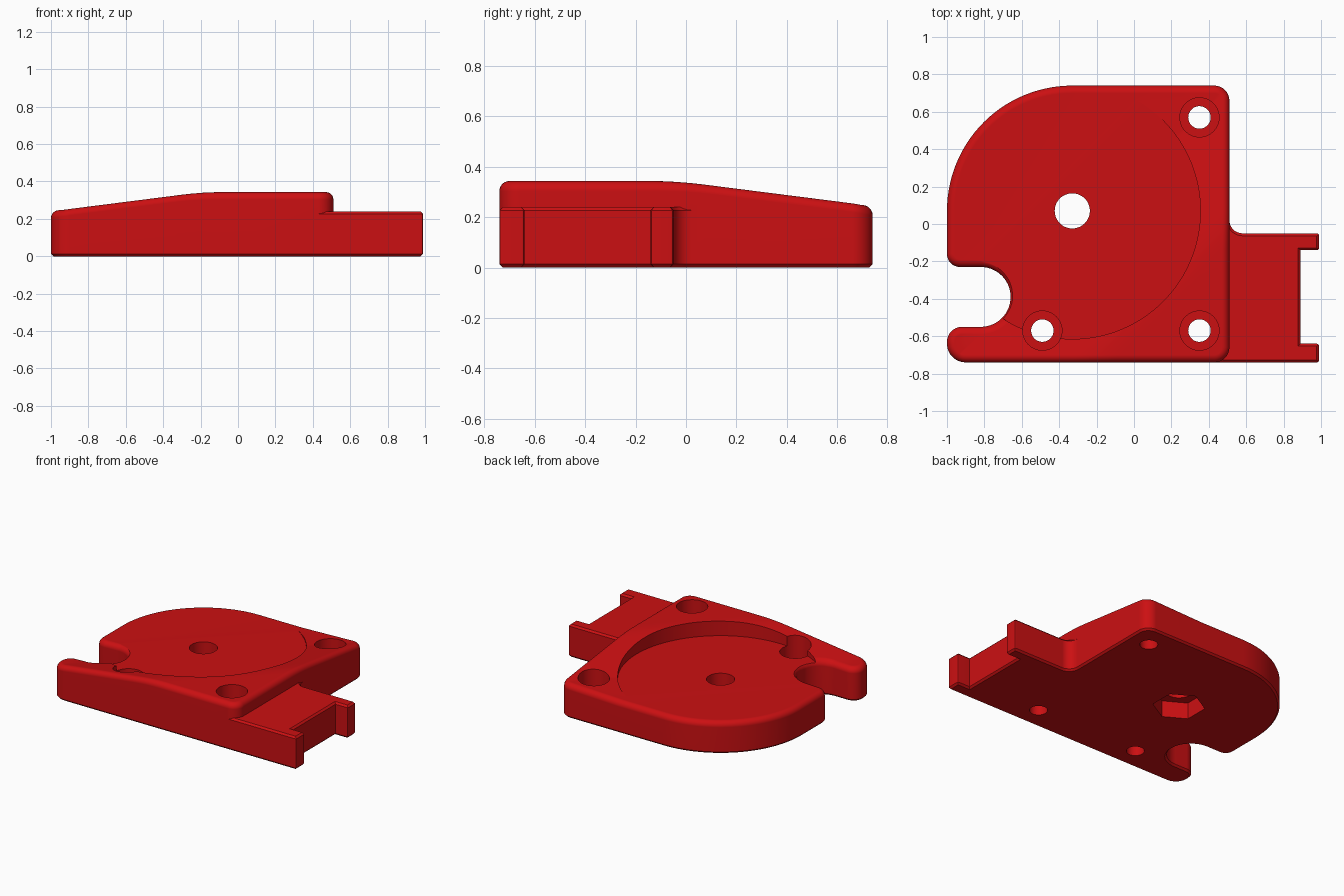
import bpy, bmesh, math
from mathutils import Vector

if "Cube" in bpy.data.objects:
    bpy.data.objects.remove(bpy.data.objects["Cube"])

H = 0.343          # full height of the body
FILLET = 0.04      # rounded top rim
CHAMFER = 0.013

red = bpy.data.materials.new("red_plastic")
red.diffuse_color = (0.6, 0.005, 0.006, 1)
red.use_nodes = True
red.node_tree.nodes["Principled BSDF"].inputs["Base Color"].default_value = red.diffuse_color


def rounded(corners):
    """Outline from (x, y, radius, segments) corners, counter-clockwise."""
    pts = []
    n = len(corners)
    for i, (x, y, r, seg) in enumerate(corners):
        p = Vector((x, y))
        if r == 0:
            pts.append(p)
            continue
        a = (Vector(corners[i - 1][:2]) - p).normalized()
        b = (Vector(corners[(i + 1) % n][:2]) - p).normalized()
        c = p + (a + b) * r                      # all corners are right angles
        for k in range(seg + 1):
            t = k / seg * math.pi / 2
            pts.append(c - b * r * math.cos(t) - a * r * math.sin(t))
    return pts


def inset(pts, d):
    out = []
    for i, p in enumerate(pts):
        u = (p - pts[i - 1]).normalized()
        v = (pts[(i + 1) % len(pts)] - p).normalized()
        n1, n2 = Vector((-u.y, u.x)), Vector((-v.y, v.x))
        out.append(p + (n1 + n2) * d / (1 + n1.dot(n2)))
    return out


def stack(pts, levels):
    """Closed solid from inset rings given as (inset, z)."""
    bm = bmesh.new()
    rings = [[bm.verts.new((p.x, p.y, z)) for p in inset(pts, d)] for d, z in levels]
    n = len(pts)
    for lo, hi in zip(rings, rings[1:]):
        for i in range(n):
            j = (i + 1) % n
            bm.faces.new((lo[i], lo[j], hi[j], hi[i]))
    bm.faces.new(rings[0][::-1])
    bm.faces.new(rings[-1])
    return bm


def finish(bm, name):
    bmesh.ops.recalc_face_normals(bm, faces=bm.faces)
    me = bpy.data.meshes.new(name)
    bm.to_mesh(me)
    bm.free()
    ob = bpy.data.objects.new(name, me)
    me.materials.append(red)
    bpy.context.collection.objects.link(ob)
    return ob


def cylinder(name, x, y, r, z0, z1, sides=48):
    bpy.ops.mesh.primitive_cylinder_add(vertices=sides, radius=r, depth=z1 - z0,
                                        location=(x, y, (z0 + z1) / 2))
    ob = bpy.context.object
    ob.name = name
    ob.data.materials.append(red)
    return ob


def combine(target, other, op):
    m = target.modifiers.new(op.lower(), 'BOOLEAN')
    m.operation, m.object, m.solver = op, other, 'EXACT'
    bpy.context.view_layer.objects.active = target
    bpy.ops.object.modifier_apply(modifier=m.name)
    bpy.data.objects.remove(other)


def top_height(s):
    """Top surface height along the diagonal s = y - x."""
    if s < -0.62:
        return H
    if s < -0.40:
        return H - 0.127 * (s + 0.62) ** 2 / 0.44
    if s < 0.23:
        return H - 0.014 - 0.127 * (s + 0.40)
    return max(0.233, 0.249 - (s - 0.23) * 0.034)


# Body: rounded plate with a side notch and a diagonal slope on top
outline = rounded([
    (-1, -0.74, 0.1, 8), (0.51, -0.74, 0.08, 8), (0.51, 0.74, 0.08, 8),
    (-1, 0.74, 0.67, 28), (-1, -0.23, 0.07, 8), (-0.66, -0.23, 0.159, 14),
    (-0.66, -0.55, 0.159, 14), (-1, -0.55, 0.08, 8)])
levels = [(CHAMFER, 0), (0, CHAMFER)]
for k in range(7):
    t = k / 6 * math.pi / 2
    levels.append((FILLET * (1 - math.cos(t)), H - FILLET * (1 - math.sin(t))))
bm = stack(outline, levels)
for s in (-0.62, -0.565, -0.51, -0.455, -0.40, 0.23, 0.70):
    bmesh.ops.bisect_plane(bm, geom=bm.verts[:] + bm.edges[:] + bm.faces[:], dist=1e-5,
                           plane_co=(0, s, 0), plane_no=Vector((-1, 1, 0)).normalized())
for v in bm.verts:
    if v.co.z > 0.1:
        v.co.z += top_height(v.co.y - v.co.x) - H
body = finish(bm, "body")

# Side bracket: lower plate ending in two prongs
prong = 0.012
bracket_outline = rounded([
    (0.40, -0.74, 0, 0), (0.99, -0.74, prong, 2), (0.99, -0.64, prong, 2),
    (0.89, -0.64, 0, 0), (0.89, -0.14, 0, 0), (0.99, -0.14, prong, 2),
    (0.99, -0.05, prong, 2), (0.51, -0.05, 0.07, 8), (0.51, 0.04, 0, 0),
    (0.40, 0.04, 0, 0)])
bracket = finish(stack(bracket_outline, [(CHAMFER, 0), (0, CHAMFER),
                                         (0, 0.24 - CHAMFER), (CHAMFER, 0.24)]), "bracket")

# Round pocket in the top, then the bracket
combine(body, cylinder("pocket", -0.33, 0.07, 0.685, 0.235, 0.6, 128), 'DIFFERENCE')
combine(body, bracket, 'UNION')

# Screw holes with counterbores
for x, y in ((0.35, 0.57), (0.35, -0.57), (-0.49, -0.57)):
    combine(body, cylinder("screw_hole", x, y, 0.06, -0.1, 0.6), 'DIFFERENCE')
    combine(body, cylinder("counterbore", x, y, 0.105, 0.1, 0.6), 'DIFFERENCE')

# Centre hole with a hexagonal nut seat underneath
combine(body, cylinder("centre_hole", -0.33, 0.07, 0.094, -0.1, 0.6), 'DIFFERENCE')
combine(body, cylinder("nut_seat", -0.33, 0.07, 0.175, -0.1, 0.12, 6), 'DIFFERENCE')

# Smooth shading with crisp edges
body.name = "housing_plate"
bpy.ops.object.select_all(action='DESELECT')
body.select_set(True)
bpy.context.view_layer.objects.active = body
bpy.ops.object.shade_smooth_by_angle(angle=math.radians(30))
body.modifiers.new("even_shading", 'WEIGHTED_NORMAL').keep_sharp = True
